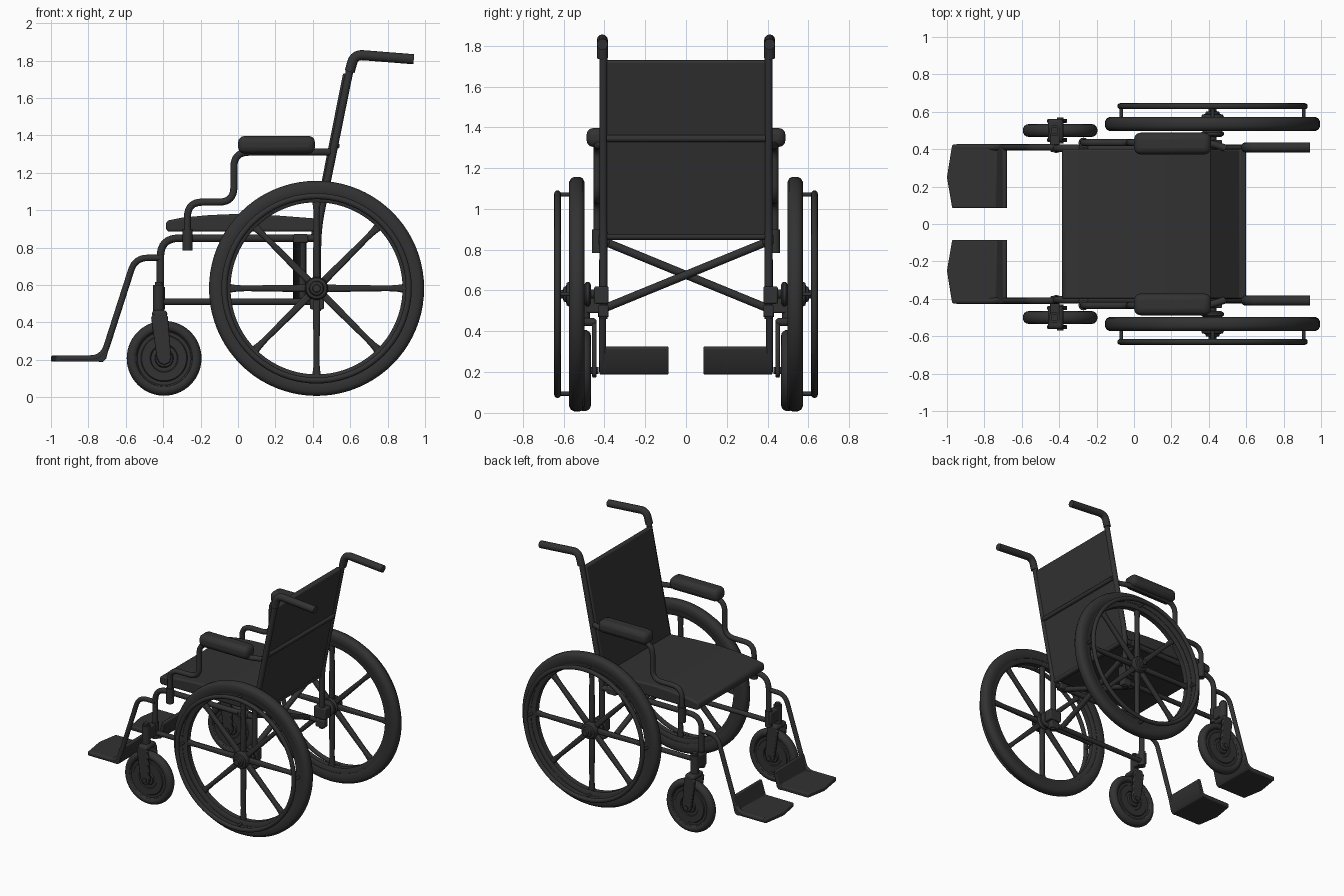
import bpy, bmesh, math
from mathutils import Vector, Matrix

if "Cube" in bpy.data.objects:
    bpy.data.objects.remove(bpy.data.objects["Cube"])

dark = bpy.data.materials.new("dark_grey")
dark.diffuse_color = (0.032, 0.032, 0.032, 1)
dark.use_nodes = True
dark.node_tree.nodes["Principled BSDF"].inputs["Base Color"].default_value = dark.diffuse_color


def finish(name, mesh, mirror=True, bevel=0, segs=3):
    ob = bpy.data.objects.new(name, mesh)
    bpy.context.collection.objects.link(ob)
    mesh.materials.clear()
    mesh.materials.append(dark)
    if bevel:
        m = ob.modifiers.new("bevel", 'BEVEL')
        m.width, m.segments, m.limit_method = bevel, segs, 'ANGLE'
        m.angle_limit = math.radians(35)
    if mirror:
        m = ob.modifiers.new("mirror", 'MIRROR')
        m.use_axis = (False, True, False)
        m.use_mirror_merge = False
    bpy.ops.object.select_all(action='DESELECT')
    ob.select_set(True)
    bpy.context.view_layer.objects.active = ob
    bpy.ops.object.shade_smooth_by_angle(angle=math.radians(40))
    return ob


def from_bm(name, bm, **kw):
    bmesh.ops.recalc_face_normals(bm, faces=bm.faces[:])
    me = bpy.data.meshes.new(name)
    bm.to_mesh(me)
    bm.free()
    return finish(name, me, **kw)


def tube(name, pts, r, fillet=0.07, mirror=True):
    """Round tube along a path whose corners are rounded."""
    pts = [Vector(p) for p in pts]
    path = [pts[0]]
    for a, b, c in zip(pts, pts[1:], pts[2:]):
        f = min(fillet, (a - b).length * .49, (c - b).length * .49)
        p, q = b + (a - b).normalized() * f, b + (c - b).normalized() * f
        for i in range(9):
            t = i / 8
            path.append(p * (1 - t) ** 2 + b * 2 * t * (1 - t) + q * t * t)
    path.append(pts[-1])
    cu = bpy.data.curves.new(name, 'CURVE')
    cu.dimensions, cu.fill_mode = '3D', 'FULL'
    cu.bevel_depth, cu.bevel_resolution, cu.use_fill_caps = r, 4, True
    s = cu.splines.new('POLY')
    s.points.add(len(path) - 1)
    for sp, p in zip(s.points, path):
        sp.co = (*p, 1)
    tmp = bpy.data.objects.new("tmp", cu)
    bpy.context.collection.objects.link(tmp)
    me = bpy.data.meshes.new_from_object(tmp.evaluated_get(bpy.context.evaluated_depsgraph_get()))
    bpy.data.objects.remove(tmp)
    return finish(name, me, mirror=mirror)


def lathe(name, prof, cx, cz, steps=64, closed=True, axis='Y'):
    """Spin (radius, y) profile about the wheel axle at (cx, cz)."""
    bm = bmesh.new()
    n = len(prof)
    rings = []
    for k in range(steps):
        a = 2 * math.pi * k / steps
        rings.append([bm.verts.new((cx + r * math.cos(a), y, cz + r * math.sin(a))) for r, y in prof])
    for k in range(steps):
        A, B = rings[k], rings[(k + 1) % steps]
        for i in range(n if closed else n - 1):
            j = (i + 1) % n
            bm.faces.new((A[i], A[j], B[j], B[i]))
    if not closed:
        bm.faces.new([r[0] for r in rings])
        bm.faces.new([r[-1] for r in rings])
    return from_bm(name, bm)


def ring(name, R, y, rr, ry, cx, cz, steps=64, n=16):
    prof = [(R + rr * math.cos(2 * math.pi * i / n), y + ry * math.sin(2 * math.pi * i / n)) for i in range(n)]
    return lathe(name, prof, cx, cz, steps)


def add_prism(bm, prof, lo, hi, place):
    rows = [[bm.verts.new(place(u, v, w)) for u, v in prof] for w in (lo, hi)]
    bm.faces.new(rows[0])
    bm.faces.new(rows[1])
    for i in range(len(prof)):
        j = (i + 1) % len(prof)
        bm.faces.new((rows[0][i], rows[0][j], rows[1][j], rows[1][i]))


def prism(name, prof, lo, hi, flat=False, **kw):
    """Extrude an x-z profile along y, or an x-y outline along z if flat."""
    bm = bmesh.new()
    add_prism(bm, prof, lo, hi, (lambda u, v, w: (u, v, w)) if flat else (lambda u, v, w: (u, w, v)))
    return from_bm(name, bm, **kw)


def box(name, x, y, z, bevel=0.008):
    return prism(name, [(x[0], z[0]), (x[1], z[0]), (x[1], z[1]), (x[0], z[1])], *y, bevel=bevel)


Y = 0.405
xz = lambda pts, y=Y: [(x, y, z) for x, z in pts]

# Rear wheels: tyre, rim, hub, spokes, hand rim
WX, WZ = 0.42, 0.582
tyre = [(.495, .505), (.515, .498), (.55, .497), (.567, .506), (.575, .522), (.575, .548),
        (.567, .564), (.55, .573), (.515, .572), (.495, .565)]
lathe("rear_tyre", tyre, WX, WZ, 80)
lathe("rear_rim", [(.46, .515), (.47, .508), (.50, .508), (.50, .562), (.47, .562), (.46, .555)], WX, WZ, 80)
lathe("rear_hub", [(.045, .465), (.06, .475), (.06, .49), (.045, .5), (.06, .515), (.062, .57), (.055, .585),
                   (.04, .588), (.035, .6), (.022, .603), (.02, .62)], WX, WZ, 32, closed=False)
bm = bmesh.new()
spoke = [(.04, -.02), (.2, -.018), (.38, -.015), (.43, -.018), (.47, -.024),
         (.47, .024), (.43, .018), (.38, .015), (.2, .018), (.04, .02)]
for k in range(8):
    c, s = math.cos(k * math.pi / 4), math.sin(k * math.pi / 4)
    add_prism(bm, spoke, .518, .552, lambda u, v, w: (WX + u * c - v * s, w, WZ + u * s + v * c))
from_bm("rear_spokes", bm, bevel=.01, segs=2)
ring("hand_rim", .493, .63, .016, .016, WX, WZ, 80, 12)
for k in range(4):
    a = k * math.pi / 2
    px, pz = WX + .488 * math.cos(a), WZ + .488 * math.sin(a)
    tube("hand_rim_peg", [(px, .55, pz), (px, .632, pz)], .01)
tube("rear_axle", [(WX, .40, WZ), (WX, .50, WZ)], .022)

# Casters: tyre, disc with steps, axle, fork, stem
CX, CZ, CY = -0.395, 0.208, 0.5
ring("caster_tyre", .17, CY, .03, .034, CX, CZ, 56)
half = [(.165, .026), (.15, .026), (.143, .018), (.125, .018), (.12, .024), (.075, .024), (.07, .018),
        (.05, .018), (.045, .03), (.02, .03)]
lathe("caster_disc", [(r, CY - d) for r, d in half[::-1]] + [(r, CY + d) for r, d in half], CX, CZ, 48, closed=False)
tube("caster_axle", [(CX, .43, CZ), (CX, .57, CZ)], .018)
leg = [(-.465, .43), (-.44, .45), (-.39, .45), (-.375, .43), (-.357, .21), (-.367, .185),
       (-.393, .172), (-.42, .182), (-.434, .21)]
for lo in (.438, .54):
    prism("caster_fork_leg", leg, lo, lo + .022, bevel=.006, segs=2)
box("caster_fork_crown", (-.46, -.378), (.438, .562), (.425, .465), .018)
tube("caster_stem", [(-.425, CY, .44), (-.425, CY, .6)], .03)
tube("caster_stem_cap", [(-.425, CY, .59), (-.425, CY, .615)], .02)
box("caster_bracket", (-.448, -.398), (.385, .5), (.49, .585))

# Side frame: seat rail bending down, lower rail, rear post with lean
tube("side_frame", xz([(.42, .85), (-.415, .85), (-.415, .47)]), .02, .1)
tube("lower_rail", xz([(-.415, .51), (.42, .51)]), .018)
tube("back_post", xz([(.425, .46), (.425, .9), (.60, 1.76)]), .02, .1)
tube("push_grip", xz([(.597, 1.74), (.622, 1.832), (.94, 1.807)], .41), .027, .09)
tube("frame_collar", xz([(-.415, .47), (-.415, .59)]), .026)
box("axle_block", (.37, .47), (.38, .45), (.535, .62))
box("lower_rail_clamp", (.385, .46), (.38, .43), (.47, .53))
box("brace_clamp", (.295, .375), (.375, .43), (.825, .872))

# Folding cross brace
for i, s in enumerate((1, -1)):
    x = .315 + .03 * i
    tube("cross_brace", [(x, -s * .40, .84), (x, s * .395, .515)], .02, mirror=False)

# Seat and backrest
prism("seat", [(-.385, .895), (-.37, .885), (.42, .885), (.42, .955), (.2, .972), (0, .98), (-.15, .974),
               (-.3, .96), (-.375, .945), (-.385, .93)], -.402, .402, mirror=False, bevel=.012)
prism("backrest", [(.388, .855), (.425, .85), (.602, 1.725), (.562, 1.733)], -.40, .40, mirror=False, bevel=.01)
tube("backrest_bar", [(.527, -.39, 1.345), (.527, .39, 1.345)], .017, mirror=False)
tube("backrest_lower_bar", [(.417, -.39, .865), (.417, .39, .865)], .017, mirror=False)

# Armrests
AY = .435
tube("armrest_tube", [(.49, Y, 1.31), (.40, AY, 1.31), (-.022, AY, 1.31), (-.022, AY, 1.043),
                      (-.27, AY, 1.043), (-.27, AY, .80)], .019, .08)
tube("armrest_socket", xz([(-.27, .785), (-.27, .90)], AY), .027)
box("armrest_clamp", (-.295, -.245), (.40, .45), (.83, .875))
box("armrest_pad", (0, .412), (.372, .488), (1.303, 1.397), .035)

# Footrests
tube("footrest_tube", xz([(-.41, .745), (-.55, .745), (-.723, .207), (-.95, .207)], .41), .017, .07)
prism("footplate", [(-1, .25), (-.972, .425), (-.725, .425), (-.725, .085), (-.972, .085)], .19, .222,
      flat=True, bevel=.008)
prism("footplate_heel_lip", [(-.75, .19), (-.722, .188), (-.705, .205), (-.678, .315), (-.685, .325),
                             (-.702, .325), (-.735, .222), (-.75, .222)], .085, .425, bevel=.005, segs=2)
